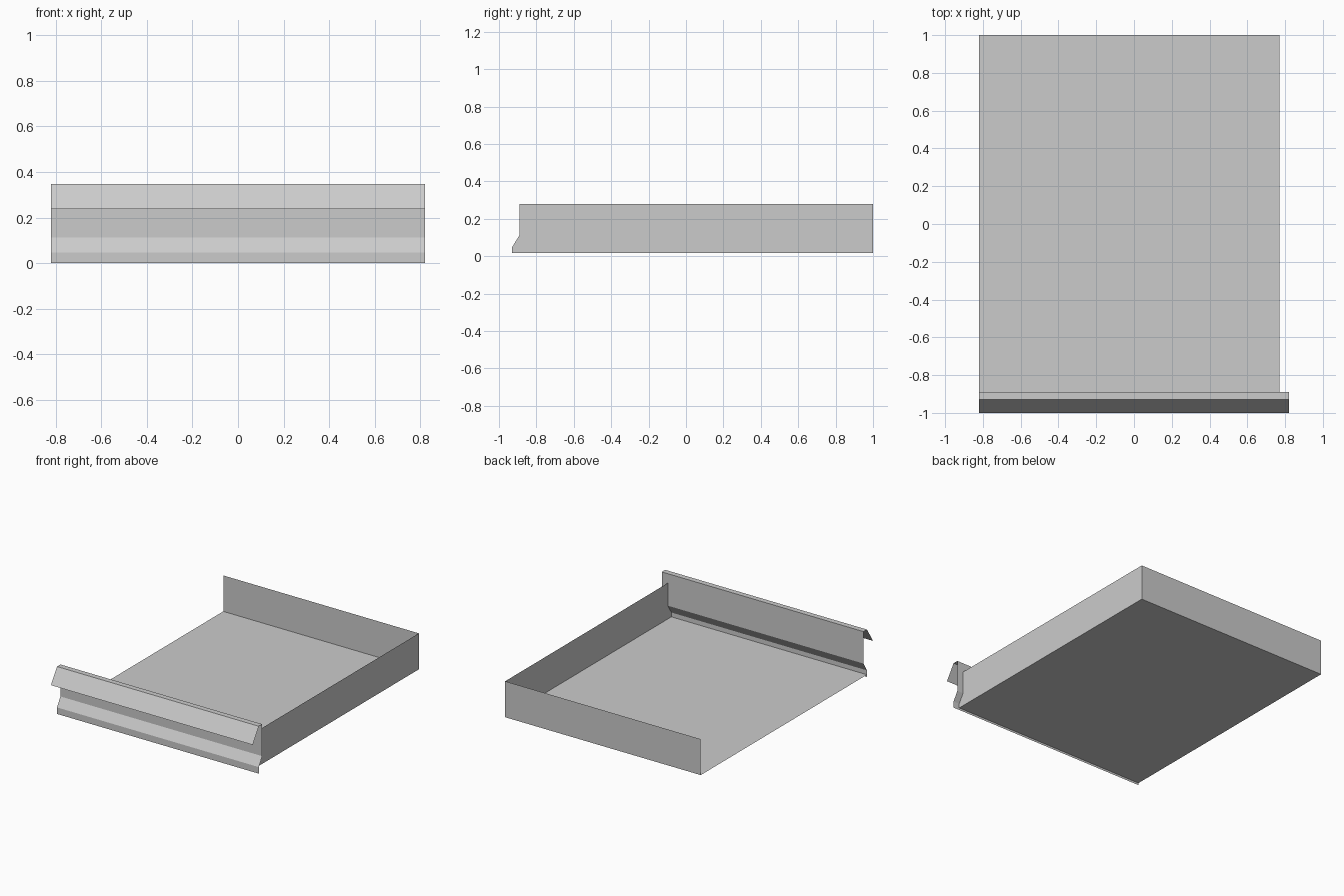
import bpy
from mathutils import Vector

cube = bpy.data.objects.get("Cube")
if cube:
    bpy.data.objects.remove(cube, do_unlink=True)

# Single painted-metal grey
grey = bpy.data.materials.new("sheet_grey")
grey.use_nodes = True
colour = (0.6, 0.6, 0.6, 1.0)
grey.diffuse_color = colour
grey.node_tree.nodes["Principled BSDF"].inputs["Base Color"].default_value = colour

LEFT, RIGHT = -0.82, 0.77      # tray width
FRONT_RIGHT = 0.82             # front panel overhangs the side wall
FRONT, FACE, BACK = -0.93, -0.89, 1.0
FLOOR, RIM = 0.016, 0.28
STEP_LOW, STEP_HIGH = 0.048, 0.113


def add_sheet(name, verts, faces):
    mesh = bpy.data.meshes.new(name)
    mesh.from_pydata(verts, [], faces)
    mesh.materials.append(grey)
    obj = bpy.data.objects.new(name, mesh)
    bpy.context.collection.objects.link(obj)
    return obj


def panel(name, outline):
    """One flat sheet from its outline."""
    return add_sheet(name, outline, [tuple(range(len(outline)))])


def extruded_sheet(name, profile, x0, x1):
    """Sweep an open (y, z) profile along x."""
    n = len(profile)
    verts = [Vector((x, y, z)) for x in (x0, x1) for y, z in profile]
    faces = [(i, i + n, i + n + 1, i + 1) for i in range(n - 1)]
    return add_sheet(name, verts, faces)


# Tray floor
panel("tray_floor", [(LEFT, FRONT, FLOOR), (RIGHT, FRONT, FLOOR),
                     (RIGHT, BACK, FLOOR), (LEFT, BACK, FLOOR)])

# Back wall
panel("back_wall", [(RIGHT, BACK, FLOOR), (LEFT, BACK, FLOOR),
                    (LEFT, BACK, RIM), (RIGHT, BACK, RIM)])

# Side wall, its front edge following the stepped front panel
side = [(FRONT, FLOOR), (BACK, FLOOR), (BACK, RIM),
        (FACE, RIM), (FACE, STEP_HIGH), (FRONT, STEP_LOW)]
panel("side_wall", [(RIGHT, y, z) for y, z in side])

# Folded front panel with step, flat top and sloping pull lip
front = [(FRONT, 0.0), (FRONT, STEP_LOW), (FACE, STEP_HIGH),
         (FACE, 0.348), (FRONT, 0.348), (-1.0, 0.238)]
extruded_sheet("front_panel", front[:4], LEFT, FRONT_RIGHT)
lip = extruded_sheet("pull_lip", front[3:], LEFT, FRONT_RIGHT)
lip.data.flip_normals()
